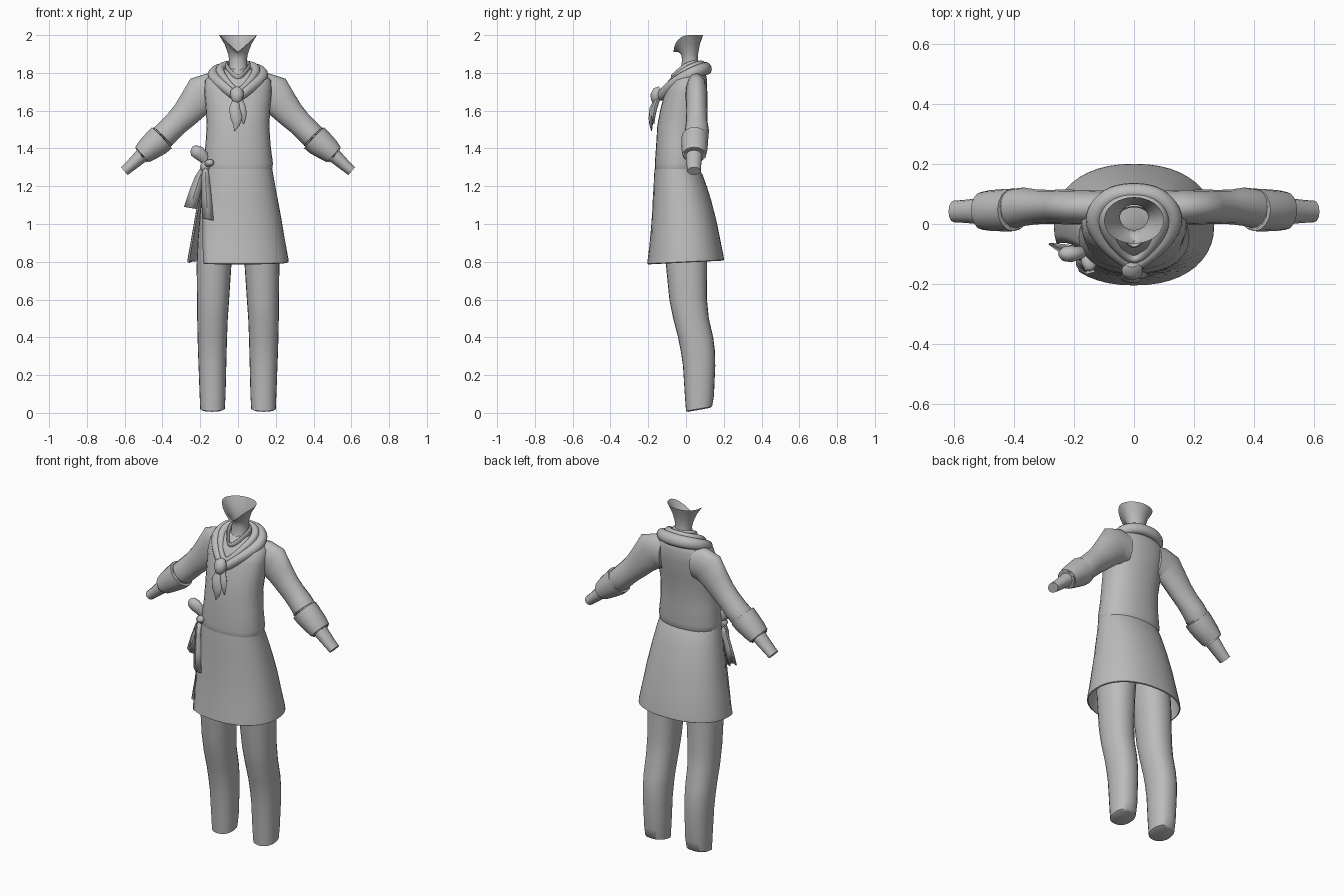
import bpy, bmesh, math
from mathutils import Vector

grey = bpy.data.materials.new("plain grey")
grey.diffuse_color = (0.5, 0.5, 0.5, 1)


def build(name, rings, closed=True, caps=(True, True), thick=0.0, mirror=False, angle=50):
    """Skin a list of rings into one smooth object."""
    bm = bmesh.new()
    rows = [[bm.verts.new(p) for p in r] for r in rings]
    n = len(rows[0])
    for a, b in zip(rows, rows[1:]):
        for i in range(n if closed else n - 1):
            j = (i + 1) % n
            bm.faces.new((a[i], a[j], b[j], b[i]))
    if closed and caps[0]:
        bm.faces.new(rows[0][::-1])
    if closed and caps[1]:
        bm.faces.new(rows[-1])
    if mirror:
        geo = bmesh.ops.duplicate(bm, geom=bm.verts[:] + bm.edges[:] + bm.faces[:])["geom"]
        for v in geo:
            if isinstance(v, bmesh.types.BMVert):
                v.co.x *= -1
    bmesh.ops.recalc_face_normals(bm, faces=bm.faces[:])
    me = bpy.data.meshes.new(name)
    bm.to_mesh(me)
    bm.free()
    me.materials.append(grey)
    ob = bpy.data.objects.new(name, me)
    bpy.context.collection.objects.link(ob)
    bpy.ops.object.select_all(action='DESELECT')
    ob.select_set(True)
    bpy.context.view_layer.objects.active = ob
    bpy.ops.object.shade_smooth_by_angle(angle=math.radians(angle))
    if thick:
        m = ob.modifiers.new("thickness", 'SOLIDIFY')
        m.thickness = thick
    return ob


def spow(v, p):
    return math.copysign(abs(v) ** p, v)


def level(z, x0, x1, y0, y1, n=28, p=0.9, tilt=0.0):
    """Horizontal rounded ring; tilt raises the back."""
    out = []
    for i in range(n):
        a = 2 * math.pi * i / n
        c, s = spow(math.cos(a), p), spow(math.sin(a), p)
        out.append(Vector(((x0 + x1) / 2 + c * (x1 - x0) / 2,
                           (y0 + y1) / 2 + s * (y1 - y0) / 2, z + tilt * s)))
    return out


def tube(pts, ref=(0, 1, 0), n=16, loop=False):
    """Rings along a path of (x, y, z, half_across, half_along_ref)."""
    P = [Vector(p[:3]) for p in pts]
    out, m = [], len(P)
    for i, p in enumerate(pts):
        a = P[(i - 1) % m] if loop else P[max(i - 1, 0)]
        b = P[(i + 1) % m] if loop else P[min(i + 1, m - 1)]
        t = (b - a).normalized()
        v = Vector(ref)
        v = (v - t * v.dot(t)).normalized()
        u = v.cross(t)
        out.append([P[i] + u * p[3] * math.cos(2 * math.pi * k / n)
                    + v * p[4] * math.sin(2 * math.pi * k / n) for k in range(n)])
    return out + [out[0]] if loop else out


# Shirt body: height, half width, front, back
build("shirt_body", [level(z, -w, w, f, b) for z, w, f, b in (
    (1.27, .172, -.158, .062), (1.285, .18, -.164, .072), (1.32, .185, -.165, .076),
    (1.42, .172, -.158, .076), (1.52, .166, -.152, .082), (1.60, .17, -.137, .095),
    (1.70, .178, -.112, .112), (1.76, .175, -.085, .112), (1.795, .14, -.045, .105),
    (1.82, .08, -.025, .09))])

# Sleeves, cuffs and wrists
build("sleeves", tube([
    (.10, .055, 1.70, .09, .056), (.15, .055, 1.70, .098, .058), (.187, .056, 1.688, .104, .058),
    (.235, .057, 1.632, .085, .058), (.28, .057, 1.58, .074, .057), (.325, .057, 1.535, .067, .058),
    (.365, .058, 1.495, .066, .064), (.40, .052, 1.46, .066, .066), (.43, .05, 1.435, .06, .06)]),
    mirror=True)
build("cuffs", tube([
    (.42, .045, 1.44, .058, .055), (.398, .047, 1.462, .07, .066), (.403, .047, 1.457, .077, .071),
    (.43, .046, 1.432, .075, .071), (.48, .045, 1.392, .064, .068), (.508, .044, 1.367, .054, .063),
    (.513, .044, 1.362, .048, .057), (.49, .044, 1.382, .042, .05)])[1:], mirror=True)
build("wrists", tube([
    (.46, .043, 1.41, .043, .045), (.52, .043, 1.353, .037, .043), (.57, .042, 1.307, .03, .038),
    (.602, .042, 1.280, .027, .036)], n=12), mirror=True)

# Trouser legs: height, inner x, outer x, front, back
build("trouser_legs", [level(z, a, b, f, k, 24, .9, t) for z, a, b, f, k, t in (
    (.016, .085, .19, .012, .125, .01), (.022, .07, .20, .0, .138, .012), (.09, .066, .203, -.006, .148, 0),
    (.25, .062, .209, -.016, .155, 0), (.33, .06, .212, -.028, .153, 0), (.40, .058, .214, -.042, .144, 0),
    (.50, .054, .216, -.068, .121, 0), (.60, .047, .217, -.088, .111, 0), (.78, .035, .219, -.106, .11, 0),
    (.92, .02, .213, -.125, .11, 0), (1.08, .005, .20, -.14, .105, 0), (1.25, .0, .17, -.145, .06, 0))],
    mirror=True)

# Wrap apron with a slit on one side: height, half width, front, back, slit edge angle
skirt = []
for z, w, f, b, edge in (
        (1.275, .165, -.15, .055, 198), (1.292, .181, -.166, .07, 199), (1.26, .187, -.169, .088, 201),
        (1.20, .198, -.172, .11, 205), (1.13, .211, -.176, .132, 210), (1.02, .231, -.182, .161, 217),
        (.915, .249, -.191, .182, 223), (.82, .266, -.203, .199, 228), (.80, .268, -.205, .201, 229),
        (.796, .262, -.2, .196, 229)):
    row = []
    for i in range(41):
        a = math.radians(edge - 360 + (196 + 360 - edge) * i / 40)
        c, s = spow(math.cos(a), .9), spow(math.sin(a), .9)
        hem = .01 * s if z < .9 else 0
        row.append(Vector((w * c, (f + b) / 2 + s * (b - f) / 2, z + hem)))
    skirt.append(row)
build("wrap_apron", skirt, closed=False, thick=.004)

# Neck with an open top that dips to the chin
neck = [level(z, -w, w, f, b, 24, 1) for z, w, f, b in (
    (1.76, .075, -.05, .085), (1.82, .05, -.028, .072), (1.87, .047, -.02, .064), (1.90, .052, -.026, .064))]
for k, z0, w, f, b in ((.5, 1.95, .07, -.045, .073), (1, 2.0, .10, -.066, .09)):
    r = level(z0, -w, w, f, b, 24, 1)
    for i, p in enumerate(r):
        a = 2 * math.pi * i / 24
        if math.sin(a) < 0:
            p.z -= (.09 if k == 1 else .038) * (1 - abs(math.cos(a)))
    neck.append(r)
build("neck", neck, caps=(True, False))


# Neckerchief: rolled outer band, inner fold and shirt collar
def band(half, n=8):
    """Mirror half a path and smooth it into a closed loop."""
    pts = half + [(-p[0],) + p[1:] for p in half[-2:0:-1]]
    for _ in range(2):
        q = []
        for a, b in zip(pts, pts[1:] + pts[:1]):
            q.append(a)
            q.append(tuple((s + t) / 2 for s, t in zip(a, b)))
        m = len(q)
        pts = [tuple((q[i - 1][j] + 2 * q[i][j] + q[(i + 1) % m][j]) / 4 for j in range(5)) for i in range(m)]
    return tube(pts, (0, -.35, 1), 12, True)


build("neckerchief_roll", band([
    (0, .112, 1.825, .026, .034), (.07, .103, 1.823, .028, .034), (.122, .06, 1.81, .03, .032),
    (.138, .0, 1.785, .03, .03), (.10, -.065, 1.745, .026, .03), (.045, -.115, 1.70, .02, .028),
    (0, -.145, 1.665, .018, .022)]), caps=(False, False))
build("neckerchief_inner_fold", band([
    (0, .085, 1.845, .02, .022), (.06, .075, 1.843, .02, .022), (.098, .03, 1.828, .022, .022),
    (.095, -.02, 1.80, .022, .022), (.06, -.075, 1.75, .018, .022), (0, -.135, 1.685, .012, .018)]),
    caps=(False, False))
build("shirt_collar", band([
    (0, .07, 1.85, .008, .02), (.05, .055, 1.848, .008, .02), (.066, .01, 1.84, .008, .02),
    (.04, -.04, 1.80, .008, .02), (0, -.085, 1.765, .008, .015)]), caps=(False, False))

# Knot and two pointed tails on the chest
build("neckerchief_knot", tube([
    (-.006, -.135, 1.715, .018, .016), (-.006, -.15, 1.705, .034, .026), (-.006, -.158, 1.68, .036, .03),
    (-.006, -.16, 1.655, .027, .026), (-.006, -.158, 1.645, .016, .016)]))
build("long_tail", tube([
    (-.008, -.155, 1.66, .02, .014), (-.018, -.178, 1.61, .03, .016), (-.008, -.185, 1.56, .031, .013),
    (-.008, -.185, 1.525, .018, .009), (-.018, -.182, 1.492, .002, .002)], n=8))
build("short_tail", tube([
    (.004, -.152, 1.66, .02, .014), (.02, -.168, 1.61, .024, .015), (.027, -.172, 1.575, .018, .011),
    (.03, -.17, 1.53, .002, .002)], n=8))

# Side bow: knot, puffed loops and hanging ribbons
build("bow_knot", tube([
    (-.155, -.10, 1.325, .015, .015), (-.163, -.10, 1.315, .028, .026), (-.175, -.098, 1.295, .028, .026),
    (-.182, -.096, 1.28, .014, .015)], n=10))
build("bow_upper_loop", tube([
    (-.165, -.09, 1.32, .016, .014), (-.185, -.095, 1.355, .032, .022), (-.21, -.10, 1.378, .036, .028),
    (-.235, -.10, 1.39, .03, .024), (-.248, -.10, 1.395, .014, .01)], n=12))
build("bow_lower_loop", tube([
    (-.17, -.09, 1.305, .012, .012), (-.155, -.125, 1.322, .022, .02), (-.145, -.145, 1.325, .022, .018),
    (-.14, -.155, 1.325, .008, .008)], ref=(0, 0, 1), n=10))
for name, path in (
        ("bow_front_ribbon", [(-.172, -.115, 1.30, .014), (-.172, -.135, 1.24, .022),
                              (-.166, -.15, 1.14, .027), (-.16, -.16, 1.025, .031)]),
        ("bow_side_ribbon", [(-.178, -.085, 1.30, .014), (-.202, -.085, 1.25, .024),
                             (-.228, -.085, 1.17, .03), (-.252, -.085, 1.085, .034)])):
    build(name, [[Vector((x - w, y + w * .5, z + .006)), Vector((x, y - .008, z)), Vector((x + w, y, z - .006))]
                 for x, y, z, w in path], closed=False, thick=.006)
